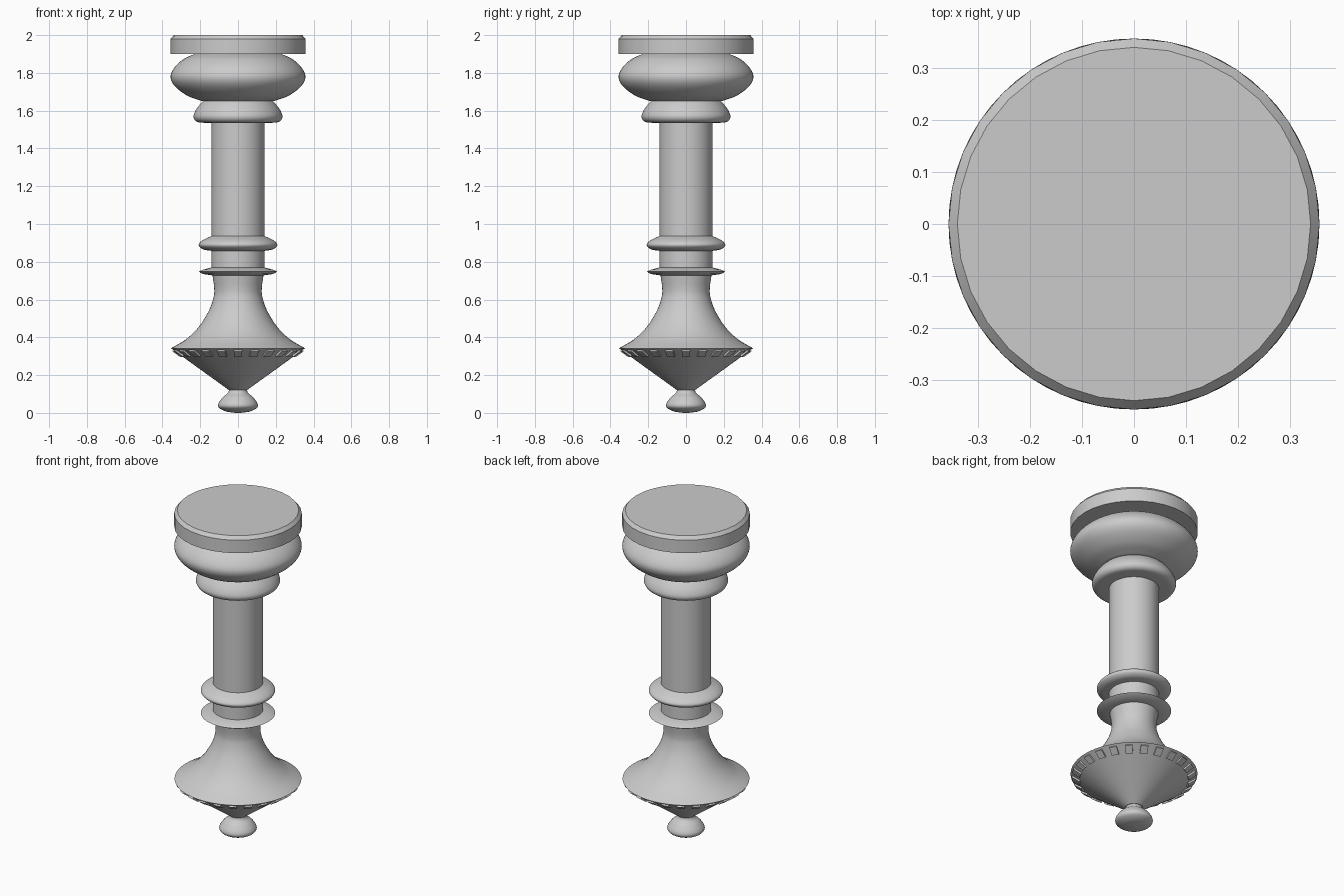
import bpy, bmesh, math
from mathutils import Matrix, Vector

old = bpy.data.objects.get("Cube")
if old:
    bpy.data.objects.remove(old, do_unlink=True)

grey = bpy.data.materials.new("plain_grey")
grey.use_nodes = True
colour = (0.6, 0.6, 0.6, 1)
grey.diffuse_color = colour
grey.node_tree.nodes["Principled BSDF"].inputs["Base Color"].default_value = colour


def finish(name, bm, angle=35):
    bmesh.ops.recalc_face_normals(bm, faces=bm.faces)
    mesh = bpy.data.meshes.new(name)
    bm.to_mesh(mesh)
    bm.free()
    mesh.materials.append(grey)
    obj = bpy.data.objects.new(name, mesh)
    bpy.context.collection.objects.link(obj)
    bpy.ops.object.select_all(action="DESELECT")
    obj.select_set(True)
    bpy.context.view_layer.objects.active = obj
    bpy.ops.object.shade_smooth_by_angle(angle=math.radians(angle))
    return obj


def smooth_curve(points, steps=6):
    """Catmull-Rom curve through (radius, height) points."""
    p = [Vector(q) for q in points]
    p = [2 * p[0] - p[1]] + p + [2 * p[-1] - p[-2]]
    out = []
    for a, b, c, d in zip(p, p[1:], p[2:], p[3:]):
        for i in range(steps):
            t = i / steps
            out.append(0.5 * (2 * b + (c - a) * t + (2 * a - 5 * b + 4 * c - d) * t ** 2
                              + (3 * b - a - 3 * c + d) * t ** 3))
    return out + [p[-2]]


def lathe(name, profile, sides=64):
    """Spin a (radius, height) profile around z and cap both ends."""
    bm = bmesh.new()
    rings = []
    for r, z in profile:
        angles = [2 * math.pi * i / sides for i in range(sides)]
        rings.append([bm.verts.new((r * math.cos(a), r * math.sin(a), z)) for a in angles])
    for low, high in zip(rings, rings[1:]):
        for i in range(sides):
            j = (i + 1) % sides
            bm.faces.new((low[i], low[j], high[j], high[i]))
    bm.faces.new(rings[0])
    bm.faces.new(rings[-1])
    return finish(name, bm)


# Broad base disc with a chamfered edge
lathe("base_disc", [(0.357, 1.9), (0.357, 1.98), (0.34, 2.0)], 32)

# Rounded mouldings below the disc
lathe("base_bulge", smooth_curve([(0.19, 1.65), (0.27, 1.68), (0.335, 1.73), (0.357, 1.78),
                                  (0.335, 1.83), (0.285, 1.875), (0.23, 1.9)]))
lathe("base_collar", smooth_curve([(0.16, 1.535), (0.215, 1.54), (0.235, 1.565),
                                   (0.225, 1.6), (0.2, 1.635), (0.18, 1.655)]))

# Straight shaft with two rings
lathe("shaft", [(0.14, 0.75), (0.14, 1.55)])
lathe("upper_ring", smooth_curve([(0.14, 0.858), (0.185, 0.866), (0.208, 0.888),
                                  (0.19, 0.912), (0.14, 0.937)]))
lathe("lower_ring", [(0.135, 0.728), (0.185, 0.735), (0.208, 0.748), (0.185, 0.758), (0.14, 0.77)])

# Flared crown and the cone closing it
lathe("crown_flare", smooth_curve([(0.355, 0.342), (0.275, 0.39), (0.208, 0.455), (0.155, 0.54),
                                   (0.13, 0.61), (0.126, 0.66), (0.136, 0.735)]))
RIM, TIP = Vector((0.355, 0.342)), Vector((0.05, 0.122))
lathe("crown_cone", [TIP, RIM])

# Small raised blocks around the cone, just under the rim
slope = (RIM - TIP).normalized()
along = Vector((0, slope.x, slope.y))
outward = Vector((0, slope.y, -slope.x))
frame = Matrix((Vector((1, 0, 0)), along, outward)).transposed().to_4x4()
middle = RIM - slope * 0.04
bm = bmesh.new()
for i in range(24):
    place = (Matrix.Rotation(2 * math.pi * i / 24, 4, "Z")
             @ Matrix.Translation((0, middle.x, middle.y)) @ frame
             @ Matrix.Diagonal((0.042, 0.05, 0.018, 1)))
    bmesh.ops.create_cube(bm, size=1, matrix=place)
finish("crown_blocks", bm)

# Finial knob at the tip
lathe("finial", smooth_curve([(0.012, 0.0), (0.065, 0.008), (0.1, 0.027), (0.103, 0.05),
                              (0.08, 0.083), (0.054, 0.105), (0.046, 0.125)]))
